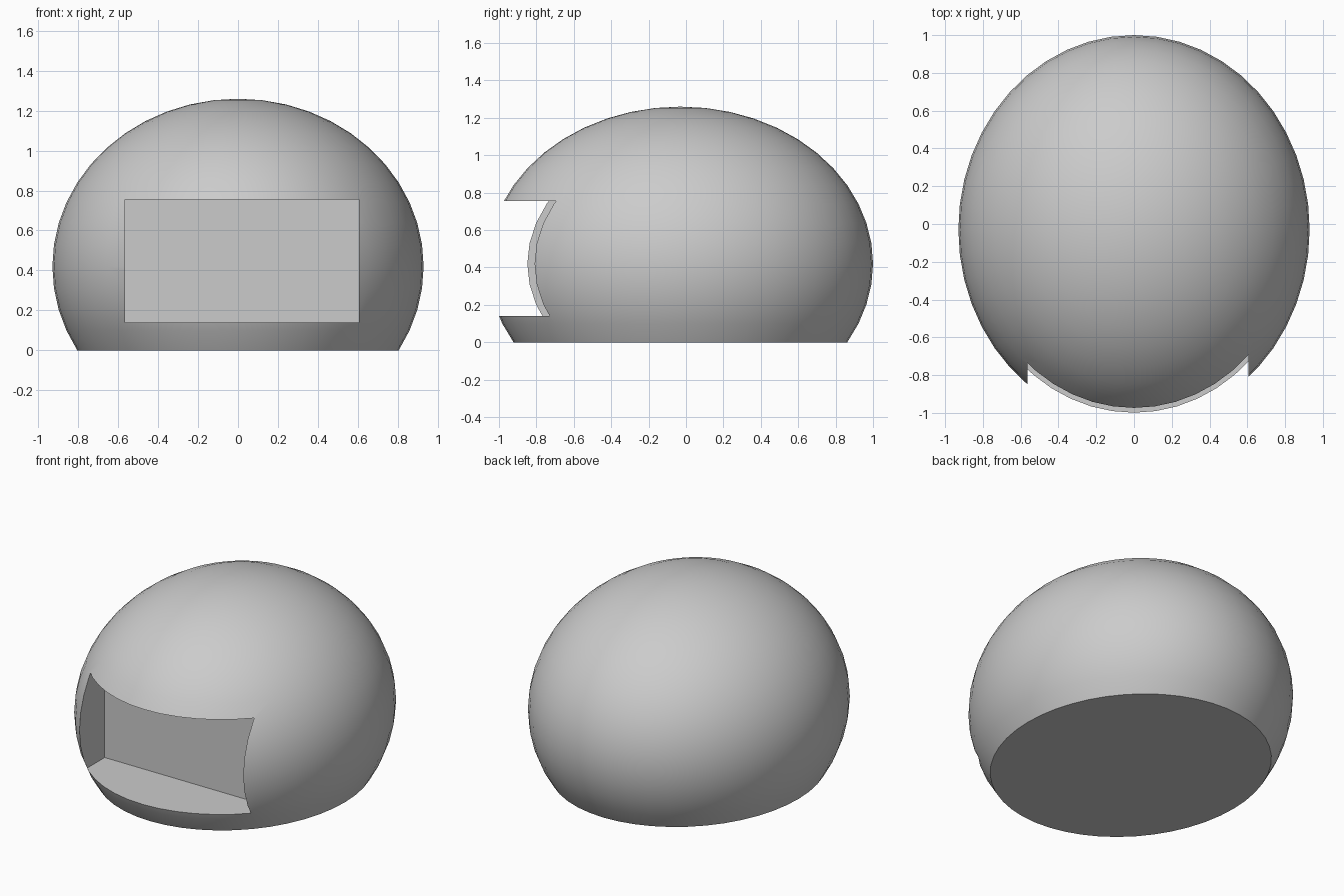
import bpy
import bmesh
import math
from mathutils import Matrix, Vector

cube = bpy.data.objects.get("Cube")
if cube:
    bpy.data.objects.remove(cube, do_unlink=True)


def make_material(name, value):
    mat = bpy.data.materials.new(name)
    mat.use_nodes = True
    colour = (value, value, value, 1)
    mat.diffuse_color = colour
    mat.node_tree.nodes["Principled BSDF"].inputs["Base Color"].default_value = colour
    return mat


def make_object(name, bm, mat):
    mesh = bpy.data.meshes.new(name)
    bm.to_mesh(mesh)
    bm.free()
    mesh.materials.append(mat)
    obj = bpy.data.objects.new(name, mesh)
    bpy.context.collection.objects.link(obj)
    return obj


grey = make_material("light grey", 0.6)

# Ellipsoid shell, sliced flat at the ground and capped
centre = Vector((0, -0.03, 0.42))
radii = Vector((0.93, 1.03, 0.84))
bm = bmesh.new()
bmesh.ops.create_uvsphere(bm, u_segments=48, v_segments=24, radius=1,
                          matrix=Matrix.LocRotScale(centre, None, radii))
geom = bm.verts[:] + bm.edges[:] + bm.faces[:]
cut = bmesh.ops.bisect_plane(bm, geom=geom, dist=0.0001, plane_co=(0, 0, 0),
                             plane_no=(0, 0, 1), clear_inner=True)
rim = [e for e in cut["geom_cut"] if isinstance(e, bmesh.types.BMEdge)]
bmesh.ops.contextual_create(bm, geom=rim)
bmesh.ops.recalc_face_normals(bm, faces=bm.faces[:])
dome = make_object("domed_body", bm, grey)

# Rectangular recess in the front, slightly off centre
low, high = Vector((-0.565, -1.4, 0.14)), Vector((0.605, -0.585, 0.755))
bm = bmesh.new()
bmesh.ops.create_cube(bm, size=1, matrix=Matrix.LocRotScale((low + high) / 2, None, high - low))
cutter = make_object("recess_cutter", bm, grey)
cutter.hide_render = True

recess = dome.modifiers.new("recess", "BOOLEAN")
recess.operation = "DIFFERENCE"
recess.solver = "EXACT"
recess.object = cutter

bpy.ops.object.select_all(action="DESELECT")
dome.select_set(True)
bpy.context.view_layer.objects.active = dome
bpy.ops.object.modifier_apply(modifier=recess.name)
bpy.data.objects.remove(cutter, do_unlink=True)

# Smooth curved skin with crisp recess and base edges
bpy.ops.object.shade_smooth_by_angle(angle=math.radians(30))
